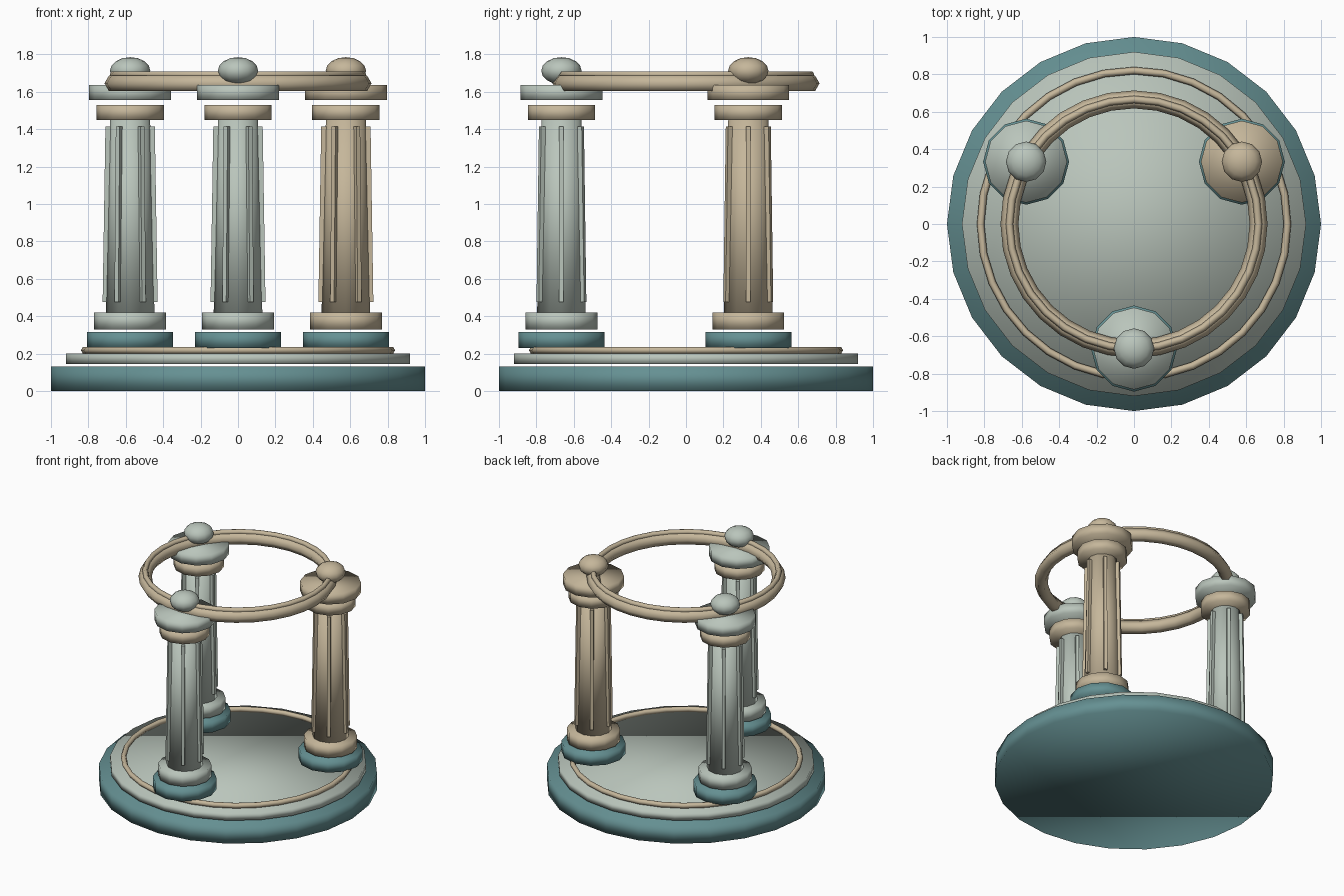
import bpy, bmesh
from math import cos, sin, radians
from mathutils import Matrix, Vector

if "Cube" in bpy.data.objects:
    bpy.data.objects.remove(bpy.data.objects["Cube"], do_unlink=True)


def material(name, rgb):
    m = bpy.data.materials.new(name)
    m.use_nodes = True
    color = (*rgb, 1)
    m.diffuse_color = color
    m.node_tree.nodes["Principled BSDF"].inputs["Base Color"].default_value = color
    m.node_tree.nodes["Principled BSDF"].inputs["Roughness"].default_value = 0.8
    return m


TEAL = material("teal_stone", (0.13, 0.28, 0.29))
GREY = material("pale_grey_stone", (0.49, 0.56, 0.50))
TAN = material("tan_stone", (0.56, 0.47, 0.325))


def finish(name, bm, mat, smooth=True):
    bmesh.ops.recalc_face_normals(bm, faces=bm.faces)
    for f in bm.faces:
        f.smooth = smooth
    mesh = bpy.data.meshes.new(name)
    bm.to_mesh(mesh)
    bm.free()
    mesh.materials.append(mat)
    obj = bpy.data.objects.new(name, mesh)
    bpy.context.collection.objects.link(obj)
    return obj


def disc(name, mat, center, z0, z1, r0, r1=None, sides=12):
    bm = bmesh.new()
    bmesh.ops.create_cone(bm, cap_ends=True, segments=sides, radius1=r0,
                          radius2=r1 or r0, depth=z1 - z0,
                          matrix=Matrix.Translation((*center, (z0 + z1) / 2)))
    return finish(name, bm, mat)


def ring(name, mat, z, major, minor):
    bpy.ops.mesh.primitive_torus_add(location=(0, 0, z), major_segments=32,
                                     minor_segments=6, major_radius=major,
                                     minor_radius=minor)
    obj = bpy.context.object
    obj.name = name
    obj.data.materials.append(mat)
    bpy.ops.object.shade_smooth()


def fins(name, mat, center):
    # Six slender ribs leaning inward with the taper of the shaft
    bm = bmesh.new()
    for i in range(6):
        turn = Matrix.Translation((*center, 0)) @ Matrix.Rotation(radians(60 * i), 4, "Z")
        box = bmesh.ops.create_cube(bm, size=1)["verts"]
        for v in box:
            top, outer = v.co.z > 0, v.co.x > 0
            x = (0.132 if top else 0.147) if outer else (0.095 if top else 0.11)
            v.co = turn @ Vector((x, v.co.y * 0.024, 1.415 if top else 0.475))
    finish(name, bm, mat, smooth=False)


def column(name, angle, body, neck):
    c = (0.666 * cos(radians(angle)), 0.666 * sin(radians(angle)))
    disc(name + "_plinth", TEAL, c, 0.23, 0.315, 0.23)
    disc(name + "_foot", body, c, 0.33, 0.42, 0.192)
    disc(name + "_shaft", body, c, 0.42, 1.45, 0.13, 0.107)
    fins(name + "_ribs", body, c)
    disc(name + "_neck", neck, c, 1.45, 1.53, 0.18)
    disc(name + "_capital", body, c, 1.555, 1.635, 0.219)
    # Flattened ball finial
    bm = bmesh.new()
    bmesh.ops.create_uvsphere(bm, u_segments=12, v_segments=8, radius=1,
                              matrix=Matrix.Translation((*c, 1.712))
                              @ Matrix.Diagonal((0.108, 0.108, 0.073, 1)))
    finish(name + "_finial", bm, body)


# Stepped round platform
disc("base_disc", TEAL, (0, 0), 0, 0.13, 1, sides=24)
disc("floor_disc", GREY, (0, 0), 0.145, 0.2, 0.92, sides=24)
ring("floor_ring", TAN, 0.218, 0.82, 0.02)

# Three columns, one of them all tan
column("front_column", -90, GREY, TAN)
column("back_left_column", 30, TAN, TAN)
column("back_right_column", 150, GREY, TAN)

# Double ring joining the column tops
ring("crown_ring", TAN, 1.645, 0.666, 0.048)
ring("crown_trim", TAN, 1.692, 0.666, 0.02)
